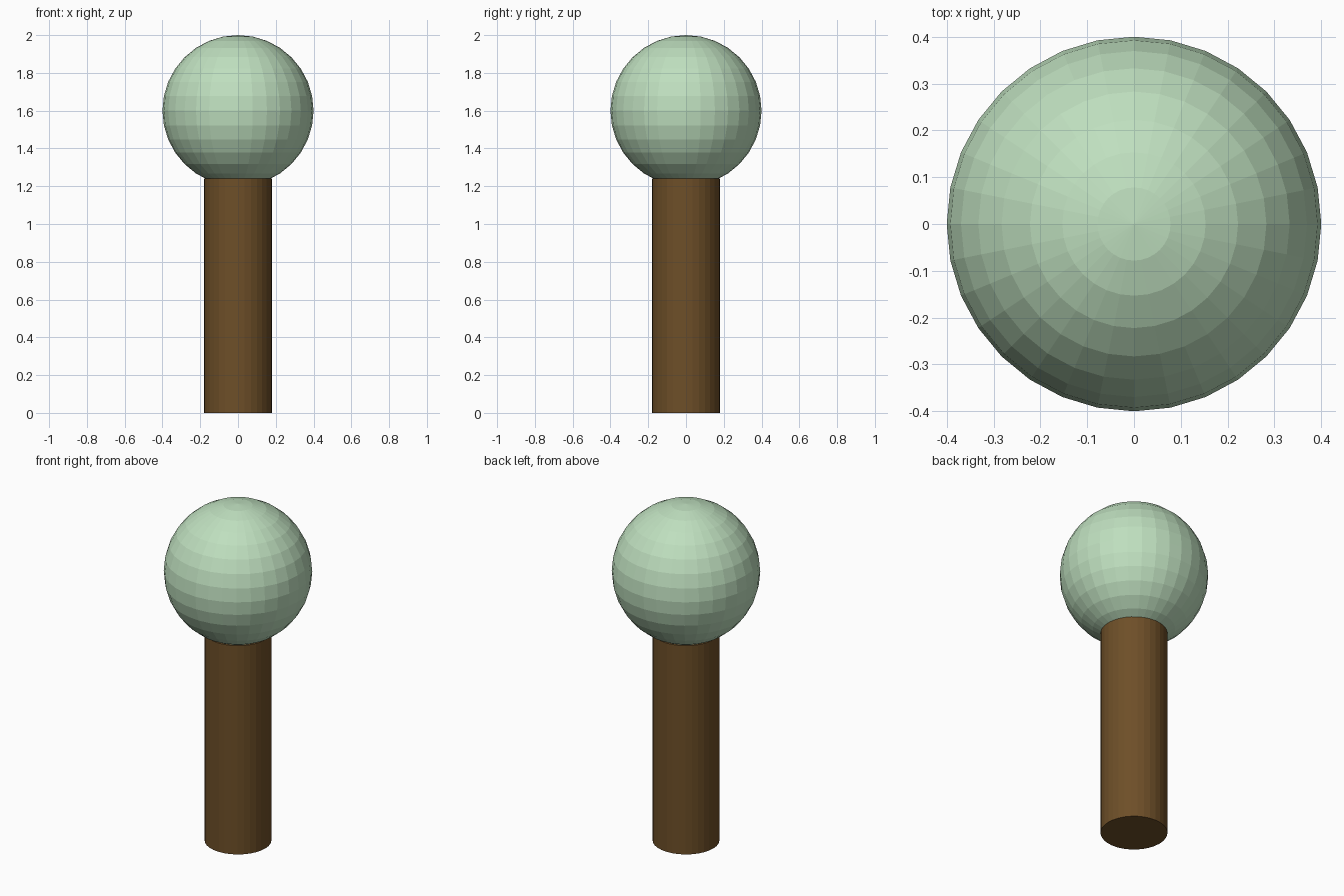
import bpy

if "Cube" in bpy.data.objects:
    bpy.data.objects.remove(bpy.data.objects["Cube"])


def material(name, rgb):
    m = bpy.data.materials.new(name)
    m.diffuse_color = (*rgb, 1.0)
    m.use_nodes = True
    m.node_tree.nodes["Principled BSDF"].inputs["Base Color"].default_value = m.diffuse_color
    return m


brown = material("brown", (0.155, 0.078, 0.021))
pale_green = material("pale green", (0.52, 0.74, 0.52))

# Upright round post
POST_TOP = 1.24
bpy.ops.mesh.primitive_cylinder_add(vertices=32, radius=0.18, depth=POST_TOP,
                                    location=(0, 0, POST_TOP / 2))
post = bpy.context.object
post.name = "post"
post.data.materials.append(brown)

# Faceted ball seated on the post
bpy.ops.mesh.primitive_uv_sphere_add(segments=32, ring_count=16, radius=0.4,
                                     location=(0, 0, 1.6))
ball = bpy.context.object
ball.name = "ball"
ball.data.materials.append(pale_green)
